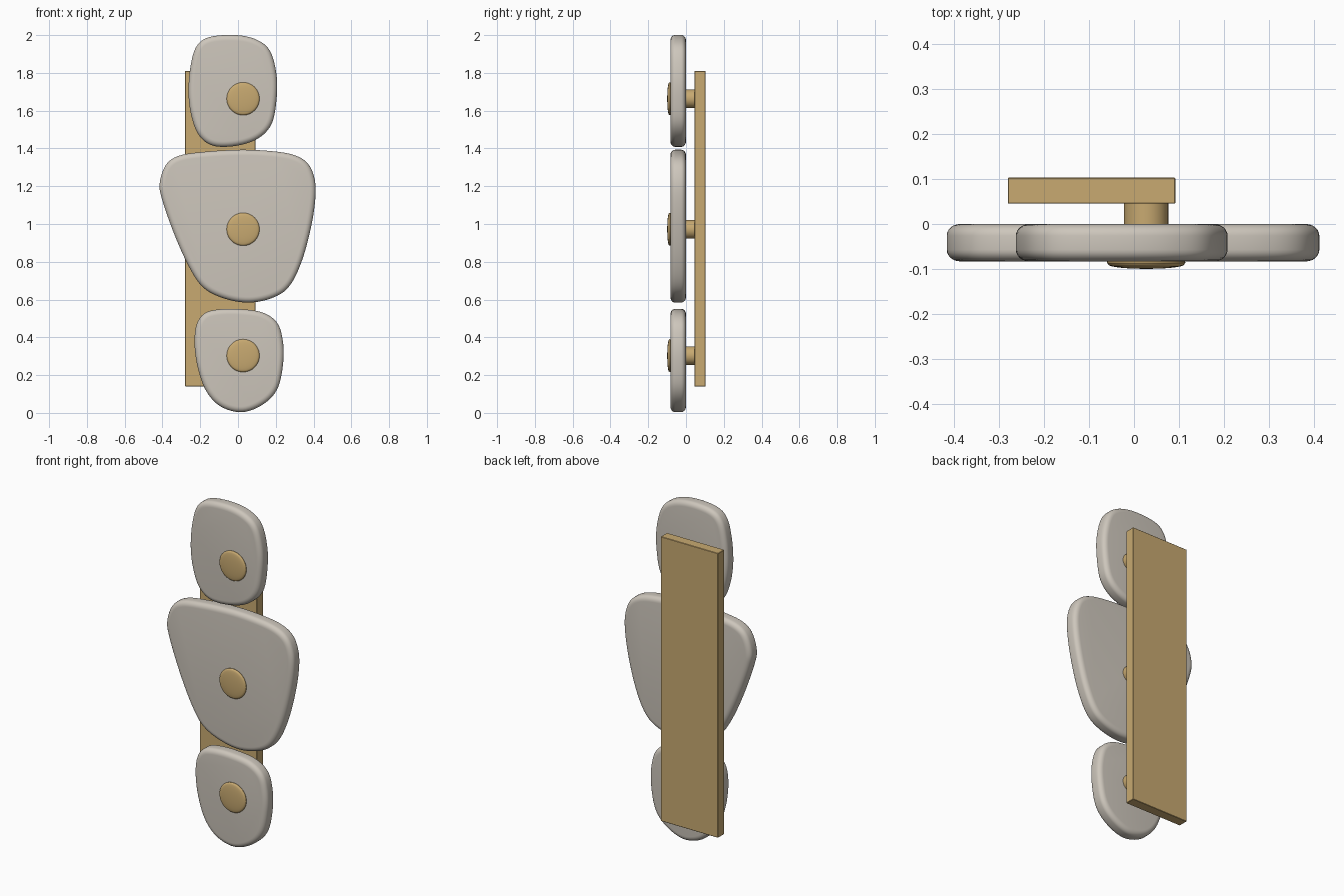
import bpy, bmesh, math
from mathutils import Vector

if "Cube" in bpy.data.objects:
    bpy.data.objects.remove(bpy.data.objects["Cube"])


def material(name, color):
    m = bpy.data.materials.new(name)
    m.diffuse_color = (*color, 1)
    m.use_nodes = True
    m.node_tree.nodes["Principled BSDF"].inputs["Base Color"].default_value = m.diffuse_color
    return m


STONE = material("warm grey stone", (0.61, 0.565, 0.50))
BRASS = material("brushed brass", (0.578, 0.40, 0.165))


def finish(name, bm, mat, smooth=True):
    bmesh.ops.recalc_face_normals(bm, faces=bm.faces[:])
    me = bpy.data.meshes.new(name)
    bm.to_mesh(me)
    bm.free()
    me.materials.append(mat)
    ob = bpy.data.objects.new(name, me)
    bpy.context.collection.objects.link(ob)
    if smooth:
        bpy.ops.object.select_all(action='DESELECT')
        ob.select_set(True)
        bpy.context.view_layer.objects.active = ob
        bpy.ops.object.shade_smooth_by_angle(angle=math.radians(35))
    return ob


def loft(bm, rings):
    """Bridge closed rings of points and cap both ends."""
    vs = [[bm.verts.new(p) for p in r] for r in rings]
    n = len(vs[0])
    for a, b in zip(vs, vs[1:]):
        for i in range(n):
            j = (i + 1) % n
            bm.faces.new((a[i], a[j], b[j], b[i]))
    bm.faces.new(vs[0])
    bm.faces.new(vs[-1][::-1])


def smooth_outline(pts, steps=6):
    """Closed Catmull-Rom curve through the control points."""
    p = [Vector(q) for q in pts]
    n, out = len(p), []
    for i in range(n):
        a, b, c, d = p[i - 1], p[i], p[(i + 1) % n], p[(i + 2) % n]
        for s in range(steps):
            t = s / steps
            out.append(0.5 * (2 * b + (c - a) * t + (2 * a - 5 * b + 4 * c - d) * t * t
                              + (3 * b - a - 3 * c + d) * t ** 3))
    return out


def pebble(name, pts, y0=-0.083, y1=0.0, inset=0.03, depth=0.026):
    """Flat stone slab with softly rounded edges."""
    line = smooth_outline(pts)
    n = len(line)
    normals = []
    for i in range(n):
        t = (line[(i + 1) % n] - line[i - 1]).normalized()
        normals.append(Vector((-t.y, t.x)))
    if sum(line[i - 1].cross(line[i]) for i in range(n)) < 0:   # point inwards
        normals = [-v for v in normals]
    arc = [math.radians(a) for a in (0, 15, 30, 45, 60, 75, 90)]
    prof = [(inset * (1 - math.sin(a)), y0 + depth * (1 - math.cos(a))) for a in arc]
    prof += [(inset * (1 - math.sin(a)), y1 - depth * (1 - math.cos(a))) for a in reversed(arc)]
    bm = bmesh.new()
    loft(bm, [[(p.x + v.x * k, y, p.y + v.y * k) for p, v in zip(line, normals)]
              for k, y in prof])
    return finish(name, bm, STONE)


def turned(name, cx, cz, prof, n=48):
    """Round part along y from (radius, y) pairs."""
    bm = bmesh.new()
    loft(bm, [[(cx + r * math.cos(2 * math.pi * i / n), y, cz + r * math.sin(2 * math.pi * i / n))
               for i in range(n)] for r, y in prof])
    return finish(name, bm, BRASS)


# Three stones
pebble("upper_stone", [
    (-.01, 2.0), (.10, 1.975), (.17, 1.915), (.204, 1.79), (.204, 1.66), (.178, 1.53),
    (.105, 1.452), (-.01, 1.414), (-.13, 1.414), (-.205, 1.467), (-.245, 1.565),
    (-.262, 1.69), (-.252, 1.83), (-.22, 1.94), (-.15, 1.99)])
pebble("middle_stone", [
    (.0, 1.393), (.15, 1.388), (.28, 1.37), (.36, 1.33), (.40, 1.26), (.411, 1.16), (.39, 1.0),
    (.34, .81), (.275, .675), (.19, .612), (.06, .584), (-.07, .605), (-.18, .66),
    (-.255, .765), (-.335, .94), (-.402, 1.13), (-.414, 1.22), (-.38, 1.315),
    (-.31, 1.362), (-.18, 1.382)])
pebble("lower_stone", [
    (0, .55), (.125, .533), (.205, .48), (.236, .39), (.24, .275), (.212, .135), (.14, .05),
    (.025, .004), (-.09, .033), (-.168, .115), (-.213, .24), (-.23, .365), (-.22, .465),
    (-.18, .525), (-.11, .547)])

# Back board
bm = bmesh.new()
bmesh.ops.create_cube(bm, size=1)
for v in bm.verts:
    v.co = (-0.094 + v.co.x * 0.372, 0.074 + v.co.y * 0.058, 0.975 + v.co.z * 1.67)
bmesh.ops.bevel(bm, geom=bm.edges[:], offset=0.002, segments=1, affect='EDGES')
finish("back_board", bm, BRASS, False)

# Standoff posts and domed caps
for label, z in (("upper", 1.663), ("middle", 0.972), ("lower", 0.303)):
    turned(label + "_post", 0.027, z, [(0.049, -0.04), (0.049, 0.05)])
    dome = [(0.084 * math.sin(a), -0.09 - 0.0095 * math.cos(a))
            for a in [math.radians(d) for d in range(90, 5, -12)]]
    turned(label + "_cap", 0.027, z, [(0.084, -0.07), (0.087, -0.086)] + dome)
